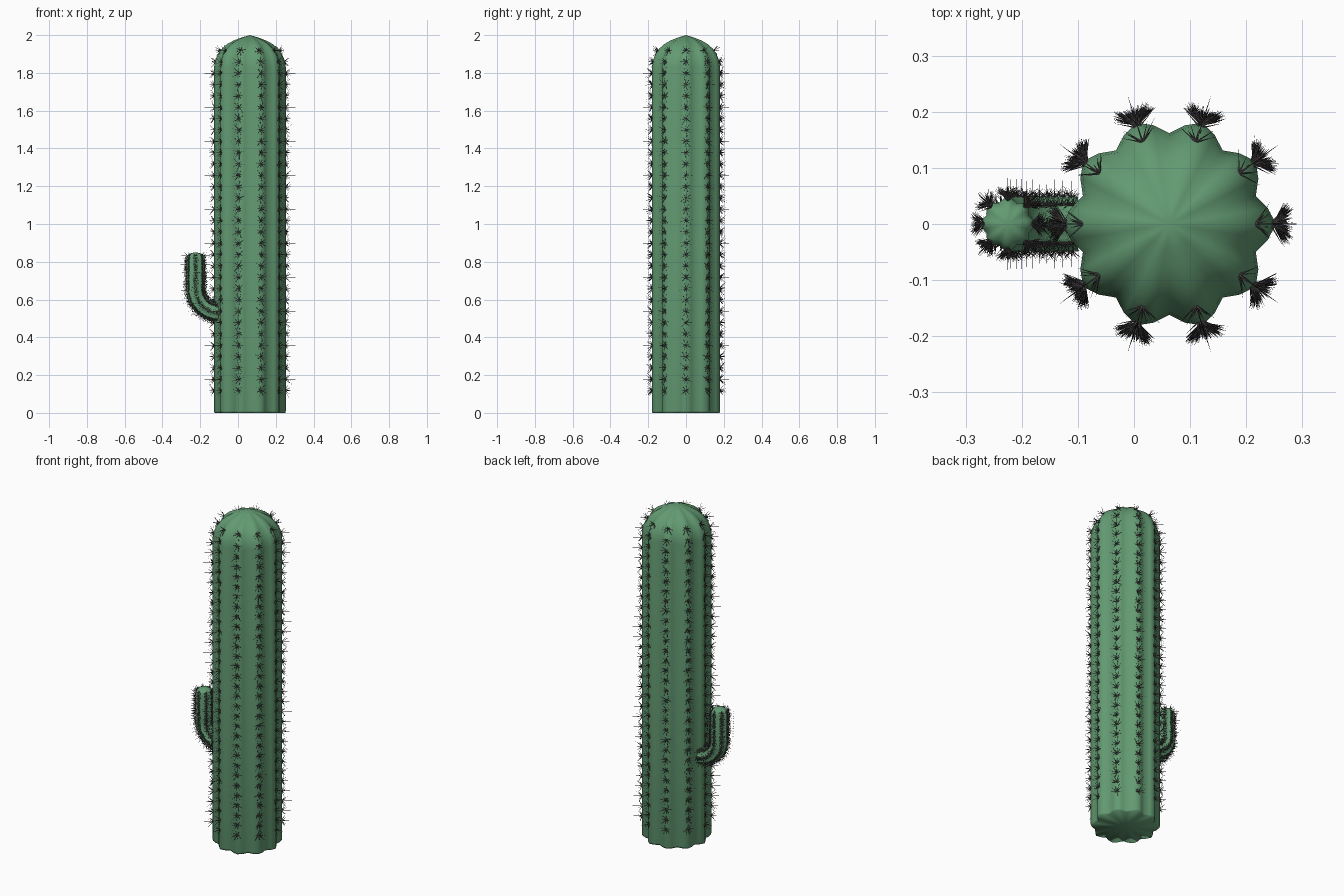
import bpy, bmesh, random
from math import sin, cos, pi, tau
from mathutils import Vector

if "Cube" in bpy.data.objects:
    bpy.data.objects.remove(bpy.data.objects["Cube"])

random.seed(4)
Y = Vector((0, 1, 0))
BEND_X, BEND_Z, BEND_R = -0.10, 0.655, 0.125
BEND_LEN = BEND_R * pi / 2


def material(name, rgb):
    m = bpy.data.materials.new(name)
    m.diffuse_color = (*rgb, 1)
    m.use_nodes = True
    m.node_tree.nodes["Principled BSDF"].inputs["Base Color"].default_value = m.diffuse_color
    return m


green = material("cactus_green", (0.125, 0.325, 0.17))
dark = material("spine_dark", (0.075, 0.065, 0.065))


# Paths: distance along the stem -> (centre, sideways axis)
def trunk_path(s):
    return Vector((0.063, 0, s)), Vector((1, 0, 0))


def arm_path(s):
    a = min(s, BEND_LEN) / BEND_R
    c = Vector((BEND_X - BEND_R * sin(a), 0, BEND_Z - BEND_R * cos(a)))
    c.z += max(0, s - BEND_LEN)
    return c, Vector((sin(a), 0, cos(a)))


def finish(bm, name, mat):
    bmesh.ops.recalc_face_normals(bm, faces=bm.faces)
    me = bpy.data.meshes.new(name)
    bm.to_mesh(me)
    bm.free()
    me.materials.append(mat)
    for p in me.polygons:
        p.use_smooth = True
    ob = bpy.data.objects.new(name, me)
    bpy.context.collection.objects.link(ob)


# Ribbed stem: star section swept along a path, closed by a fan at each end
def stem(name, path, stations, ribs, section):
    bm = bmesh.new()
    n = ribs * len(section)
    rings = []
    for s, k in stations[:-1]:
        c, u = path(s)
        rings.append([bm.verts.new(c + (u * cos(tau * i / n) + Y * sin(tau * i / n))
                                   * section[i % len(section)] * k) for i in range(n)])
    base = bm.verts.new(path(stations[0][0])[0])
    tip = bm.verts.new(path(stations[-1][0])[0])
    for i in range(n):
        j = (i + 1) % n
        for lo, hi in zip(rings, rings[1:]):
            bm.faces.new((lo[i], lo[j], hi[j], hi[i]))
        bm.faces.new((base, rings[0][j], rings[0][i]))
        bm.faces.new((tip, rings[-1][i], rings[-1][j]))
    finish(bm, name, green)


def add_spine(bm, p, d, length, r):
    a = d.orthogonal().normalized()
    b = d.cross(a)
    ring = [bm.verts.new(p + (a * cos(tau * i / 4) + b * sin(tau * i / 4)) * r) for i in range(4)]
    tip = bm.verts.new(p + d * length)
    for i in range(4):
        bm.faces.new((ring[i], ring[(i + 1) % 4], tip))


# Spine clusters: one long centre spine with a ring of shorter tilted ones
def spines(name, path, places, ribs, radius, length, thick):
    bm = bmesh.new()
    for s, k in places:
        c, u = path(s)
        for i in range(ribs):
            a = tau * i / ribs
            n = u * cos(a) + Y * sin(a)
            e = n.orthogonal().normalized()
            f = n.cross(e)
            p = c + n * (radius * k - thick * 2)
            add_spine(bm, p, n, length, thick)
            turn = random.uniform(0, tau)
            for j in range(8):
                t = turn + tau * j / 8
                tilt = random.uniform(0.65, 1.15)
                d = n * cos(tilt) + (e * cos(t) + f * sin(t)) * sin(tilt)
                add_spine(bm, p, d, length * random.uniform(0.6, 0.85), thick)
    finish(bm, name, dark)


# Trunk
dome = [(1.83, 1), (1.865, 0.97), (1.9, 0.895), (1.93, 0.775), (1.953, 0.63),
        (1.97, 0.47), (1.987, 0.24), (2.0, 0)]
stem("trunk", trunk_path, [(0, 0.985), (0.01, 1), (0.9, 1)] + dome, 10,
     (0.190, 0.178, 0.162, 0.178))
spines("trunk_spines", trunk_path,
       [(0.118 + 0.06 * i, 0.83 if i == 30 else 0.97 if i == 29 else 1) for i in range(31)],
       10, 0.190, 0.058, 0.0022)

# Side arm
TOP = BEND_LEN + 0.85 - BEND_Z
arm_stations = [(BEND_LEN * i / 12, 1) for i in range(13)]
arm_stations += [(TOP - 0.035, 1), (TOP - 0.022, 0.93), (TOP - 0.01, 0.75), (TOP - 0.003, 0.4), (TOP, 0)]
stem("arm", arm_path, arm_stations, 8, (0.049, 0.045, 0.041, 0.045))
last = TOP - 0.018
spines("arm_spines", arm_path,
       [(0.012 + (last - 0.012) * i / 24, 0.9 if i == 24 else 1) for i in range(25)],
       8, 0.049, 0.036, 0.0013)
